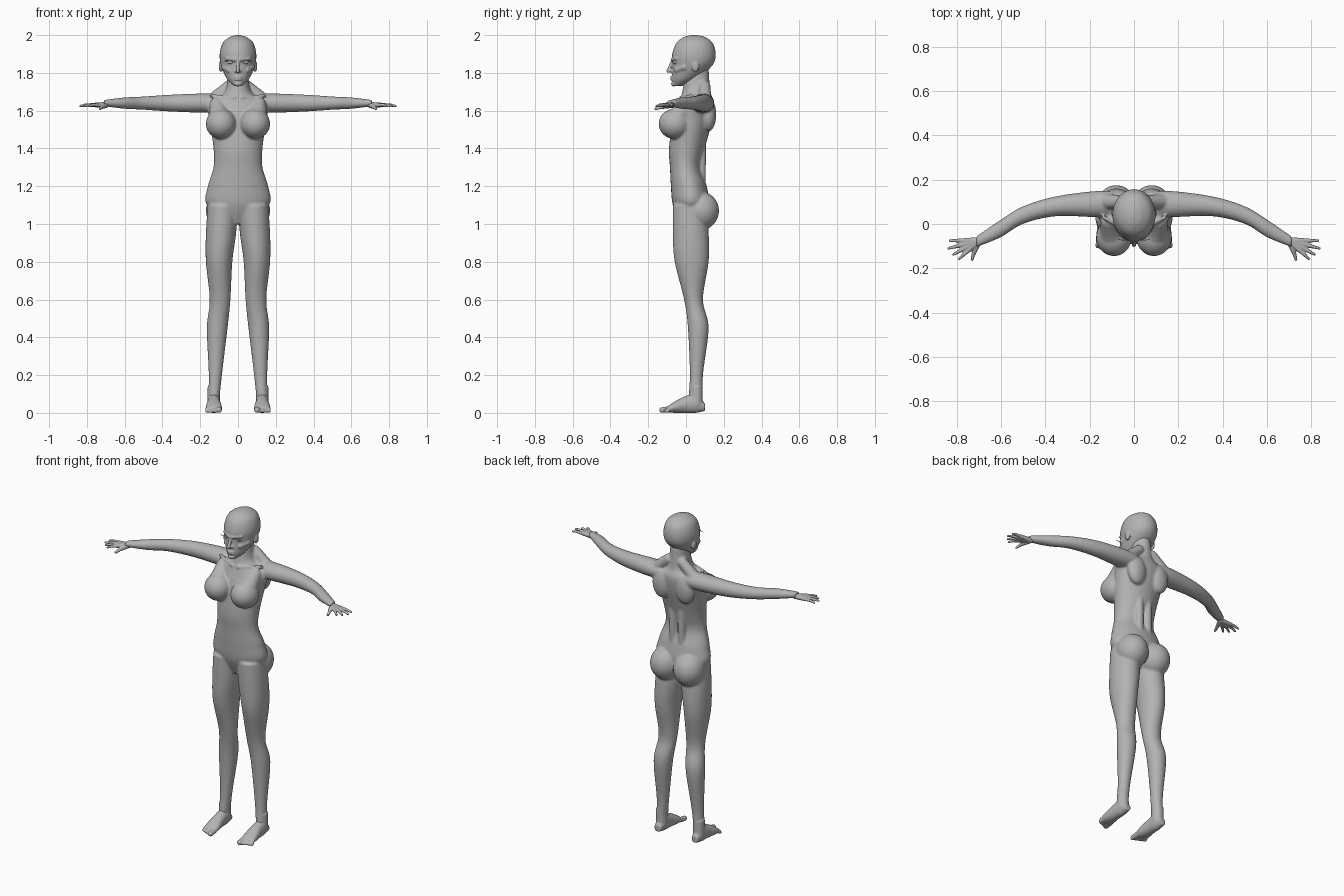
import bpy, bmesh
from math import cos, sin, pi
from mathutils import Vector, Matrix

cube = bpy.data.objects.get("Cube")
if cube:
    bpy.data.objects.remove(cube)

grey = bpy.data.materials.new("plain grey")
grey.use_nodes = True
grey.diffuse_color = (.45, .45, .45, 1)
grey.node_tree.nodes["Principled BSDF"].inputs["Base Color"].default_value = grey.diffuse_color

X, Y, Z = Vector((1, 0, 0)), Vector((0, 1, 0)), Vector((0, 0, 1))


def spline(rows, steps=6):
    """Smooth curve through rows of numbers."""
    rows = [Vector(row) for row in rows]
    padded = [rows[0], *rows, rows[-1]]
    points = []
    for before, start, end, after in zip(padded, padded[1:], padded[2:], padded[3:]):
        leave, arrive = (end - before) / 2, (after - start) / 2
        for step in range(steps):
            t = step / steps
            ease = t * t * (3 - 2 * t)
            points.append(start.lerp(end, ease) + leave * t * (1 - t) ** 2 - arrive * t * t * (1 - t))
    return points + [rows[-1]]


def loft(bm, rows, u, v, sides=32):
    """Skin elliptical rings; each row is x, y, z, radius along u, radius along v."""
    angles = [2 * pi * k / sides for k in range(sides)]
    rings = []
    for x, y, z, ru, rv in spline(rows):
        centre = Vector((x, y, z))
        rings.append([bm.verts.new(centre + u * ru * cos(a) + v * rv * sin(a)) for a in angles])
    for low, high in zip(rings, rings[1:]):
        for k in range(sides):
            bm.faces.new((low[k - 1], low[k], high[k], high[k - 1]))
    bm.faces.new(rings[0])
    bm.faces.new(rings[-1])


def upright(bm, rows):
    """Loft up z; each row is height, half width, front, back and an optional sideways offset."""
    loft(bm, [(sum(offset), (front + back) / 2, height, width, (back - front) / 2)
              for height, width, front, back, *offset in rows], X, Y)


def ball(bm, centre, radii):
    matrix = Matrix.Translation(centre) @ Matrix.Diagonal((*radii, 1))
    bmesh.ops.create_uvsphere(bm, u_segments=32, v_segments=20, radius=1, matrix=matrix)


def rod(bm, start, end, start_radius, end_radius):
    """Tapered rod with round ends."""
    start, end = Vector(start), Vector(end)
    along = end - start
    matrix = Matrix.Translation((start + end) / 2) @ Z.rotation_difference(along).to_matrix().to_4x4()
    bmesh.ops.create_cone(bm, cap_ends=True, segments=16, radius1=start_radius, radius2=end_radius,
                          depth=along.length, matrix=matrix)
    for centre, radius in ((start, start_radius), (end, end_radius)):
        ball(bm, centre, (radius, radius, radius))


def mirror(bm):
    """Copy everything built so far to the other side."""
    copied = bmesh.ops.duplicate(bm, geom=bm.verts[:] + bm.edges[:] + bm.faces[:])["geom"]
    bmesh.ops.scale(bm, vec=(-1, 1, 1), verts=[g for g in copied if isinstance(g, bmesh.types.BMVert)])


def fuse(name, bm, voxel, rounds):
    """Merge overlapping volumes into one smooth skin."""
    bmesh.ops.recalc_face_normals(bm, faces=bm.faces[:])
    mesh = bpy.data.meshes.new(name)
    bm.to_mesh(mesh)
    bm.free()
    mesh.materials.append(grey)
    part = bpy.data.objects.new(name, mesh)
    bpy.context.collection.objects.link(part)
    skin = part.modifiers.new("skin", "REMESH")
    skin.mode = "VOXEL"
    skin.voxel_size = voxel
    skin.use_smooth_shade = True
    soften = part.modifiers.new("soften", "SMOOTH")
    soften.factor = .5
    soften.iterations = rounds


# Legs
body = bmesh.new()
upright(body, [(1.1, .08, -.07, .1, .08), (.95, .08, -.07, .12, .09), (.8, .07, -.06, .12, .1),
               (.6, .055, -.01, .09, .095), (.45, .055, .01, .12, .11), (.2, .035, .02, .09, .12),
               (.05, .03, .01, .09, .13)])

# Arms, sweeping forward from the elbow
arm_height = 1.64
arm = [(.05, .09, .05, .03), (.15, .09, .06, .05), (.35, .08, .045, .045), (.5, .04, .04, .035),
       (.6, -.02, .04, .03), (.71, -.08, .025, .017)]
loft(body, [(x, y, arm_height, depth, rise) for x, y, depth, rise in arm], Y, Z)

# Bust, upper chest, seat, shoulder blade, collar bone, neck and back muscles
ball(body, (.09, -.06, 1.53), (.08, .085, .08))
rod(body, (.11, .01, 1.63), (.1, -.04, 1.57), .04, .055)
ball(body, (.08, .08, 1.07), (.09, .095, .1))
ball(body, (.08, .12, 1.58), (.06, .04, .09))
rod(body, (.02, -.03, 1.67), (.14, .03, 1.68), .008, .009)
rod(body, (.05, .1, 1.73), (.13, .1, 1.66), .03, .035)
rod(body, (.03, .08, 1.22), (.03, .085, 1.42), .025, .022)
mirror(body)

# Torso and neck
upright(body, [(1, .03, -.03, .06), (1.1, .165, -.07, .12), (1.2, .16, -.08, .11), (1.3, .13, -.085, .08),
               (1.4, .13, -.09, .1), (1.55, .15, -.07, .14), (1.64, .16, -.04, .15),
               (1.7, .07, -.02, .13), (1.82, .05, 0, .12)])
fuse("body", body, voxel=.006, rounds=8)

# Head: ears, brows, nostrils and cheeks in pairs, then skull, nose, lips and chin
head = bmesh.new()
ball(head, (.09, .05, 1.835), (.012, .02, .03))
rod(head, (.01, -.073, 1.87), (.06, -.05, 1.877), .009, .007)
rod(head, (0, -.084, 1.81), (.012, -.076, 1.81), .008, .007)
rod(head, (.045, -.045, 1.815), (.07, -.01, 1.83), .018, .018)
mirror(head)
upright(head, [(1.73, .02, -.07, -.02), (1.77, .06, -.075, .06), (1.84, .09, -.073, .14),
               (1.9, .097, -.073, .157), (1.96, .08, -.05, .14), (1.99, .043, -.01, .1), (2, .01, .03, .06)])
rod(head, (0, -.073, 1.86), (0, -.094, 1.81), .008, .01)
for lip_height in (1.765, 1.777):
    ball(head, (0, -.072, lip_height), (.022, .011, .006))
ball(head, (0, -.065, 1.742), (.022, .014, .014))
fuse("head", head, voxel=.004, rounds=3)

for side, sign in (("left", 1), ("right", -1)):
    # Hand: fingers fan out from the wrist, each with palm bone, knuckle and tip
    hand = bmesh.new()
    wrist = Vector((.7, -.075, 1.63))
    for finger in range(4):
        aim = Vector((cos(finger / 4), -sin(finger / 4), 0))
        reach = .14 - .01 * abs(finger - 1)
        knuckle = wrist + aim * reach * .55
        joint = wrist + aim * reach * .8
        rod(hand, wrist, knuckle, .016, .011)
        rod(hand, knuckle, joint, .01, .008)
        rod(hand, joint, wrist + aim * reach - Z * .006, .008, .006)
    thumb = Vector((.72, -.125, 1.62))
    rod(hand, wrist, thumb, .016, .011)
    rod(hand, thumb, (.73, -.16, 1.61), .01, .007)

    # Foot: heel to ball, ankle, then five toes
    foot = bmesh.new()
    foot_x = .128
    sole = [(.1, .03, .02, .02), (.05, .05, .033, .05), (0, .045, .036, .045), (-.06, .03, .043, .03),
            (-.1, .018, .042, .014)]
    loft(foot, [(foot_x, y, z, width, rise) for y, z, width, rise in sole], X, Z)
    rod(foot, (foot_x, .055, .05), (foot_x, .055, .13), .034, .033)
    for toe in range(5):
        x = .1 + .016 * toe
        radius = .01 if toe else .015
        rod(foot, (x, -.09, .02), (x, -.127 + .007 * toe, radius), radius, radius)

    # Eye with a lash line
    eye = bmesh.new()
    ball(eye, (.038, -.056, 1.855), (.018, .014, .009))
    rod(eye, (.018, -.071, 1.857), (.042, -.073, 1.865), .002, .002)
    rod(eye, (.042, -.073, 1.865), (.07, -.07, 1.862), .002, .002)

    for name, bm, voxel in (("hand", hand, .0035), ("foot", foot, .0045), ("eye", eye, .0015)):
        bmesh.ops.scale(bm, vec=(sign, 1, 1), verts=bm.verts[:])
        fuse(f"{side}_{name}", bm, voxel, rounds=2)
